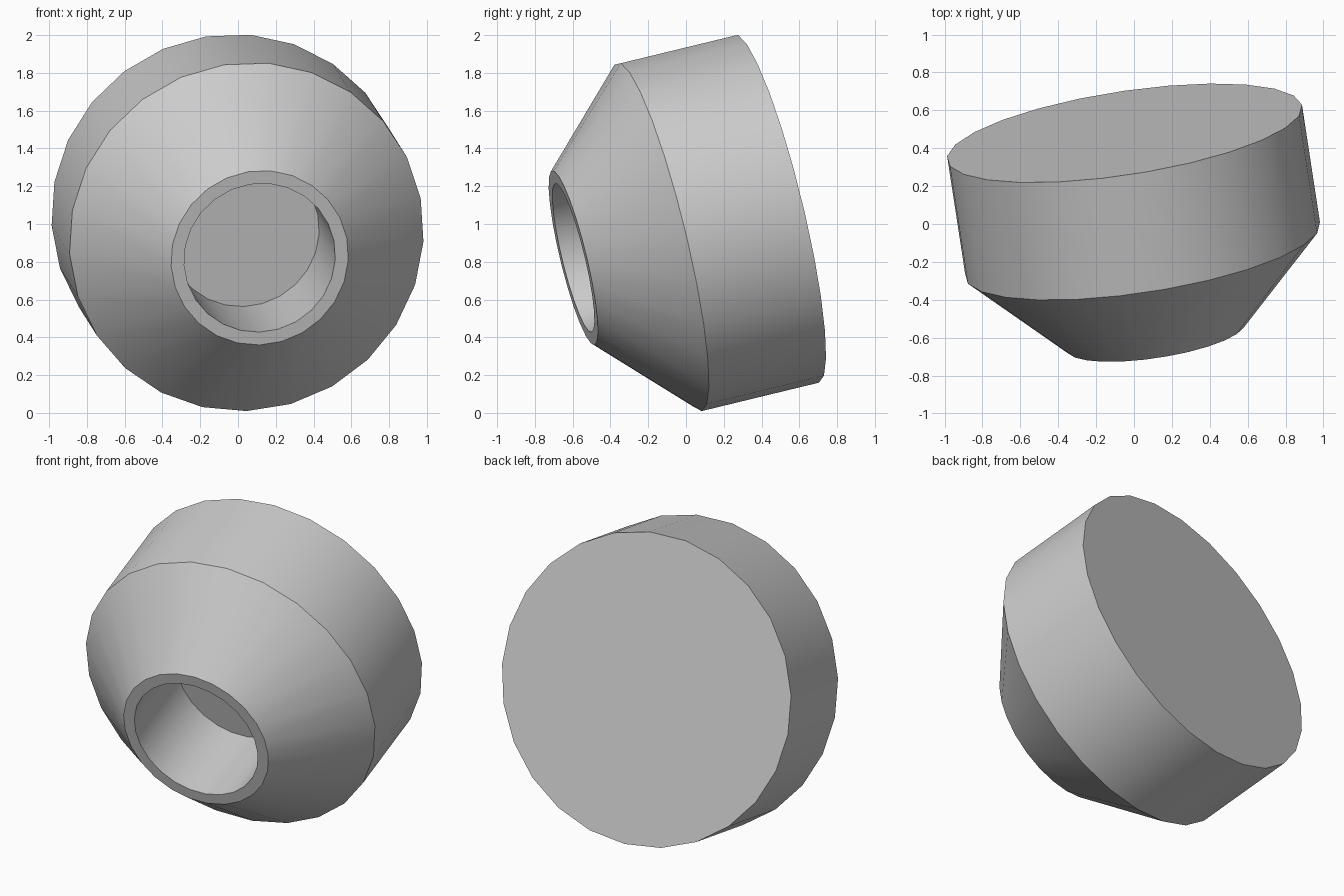
import bpy
import bmesh
import math
from mathutils import Vector, Matrix

cube = bpy.data.objects.get("Cube")
if cube:
    bpy.data.objects.remove(cube, do_unlink=True)

SIDES = 25

# Single grey material
grey = bpy.data.materials.new("plain grey")
grey.use_nodes = True
colour = (0.6, 0.6, 0.6, 1)
grey.diffuse_color = colour
grey.node_tree.nodes["Principled BSDF"].inputs["Base Color"].default_value = colour

# Tilted frame: local z runs along the axis towards the mouth
axis = Vector((0.147, -0.961, -0.233)).normalized()
down = Vector((0, -axis.z, axis.y)).normalized()
side = axis.cross(down)
frame = Matrix((down, side, axis)).transposed().to_4x4()
frame.translation = Vector((0.045, -0.14, 0.932))

# Profile as (radius, distance along axis): back, rim, mouth, bore floor
profile = [(0.949, -0.645), (0.949, 0), (0.475, 0.475),
           (0.405, 0.475), (0.405, -0.105)]

bm = bmesh.new()
rings = []
for radius, along in profile:
    ring = bmesh.ops.create_circle(
        bm, segments=SIDES, radius=radius,
        matrix=Matrix.Translation((0, 0, along)))["verts"]
    # start each ring on the vertex that points along local x
    ring = sorted(ring, key=lambda v: math.atan2(v.co.y, v.co.x) % math.tau)
    start = min(range(SIDES), key=lambda i: abs(math.atan2(ring[i].co.y, ring[i].co.x)))
    ring = ring[start:] + ring[:start]
    turn = Matrix.Rotation(-math.atan2(ring[0].co.y, ring[0].co.x), 3, 'Z')
    for v in ring:
        v.co = turn @ v.co
    rings.append(ring)

# Walls between rings, then the back cap and bore floor
for a, b in zip(rings, rings[1:]):
    for i in range(SIDES):
        j = (i + 1) % SIDES
        bm.faces.new((a[i], a[j], b[j], b[i]))
bm.faces.new(rings[0])
bm.faces.new(rings[-1])
bmesh.ops.recalc_face_normals(bm, faces=bm.faces)

mesh = bpy.data.meshes.new("nozzle_body")
bm.to_mesh(mesh)
bm.free()
mesh.transform(frame)
mesh.materials.append(grey)
body = bpy.data.objects.new("nozzle_body", mesh)
bpy.context.collection.objects.link(body)

# Smooth walls with sharp rims
bpy.ops.object.select_all(action='DESELECT')
body.select_set(True)
bpy.context.view_layer.objects.active = body
bpy.ops.object.shade_smooth_by_angle(angle=math.radians(30))
